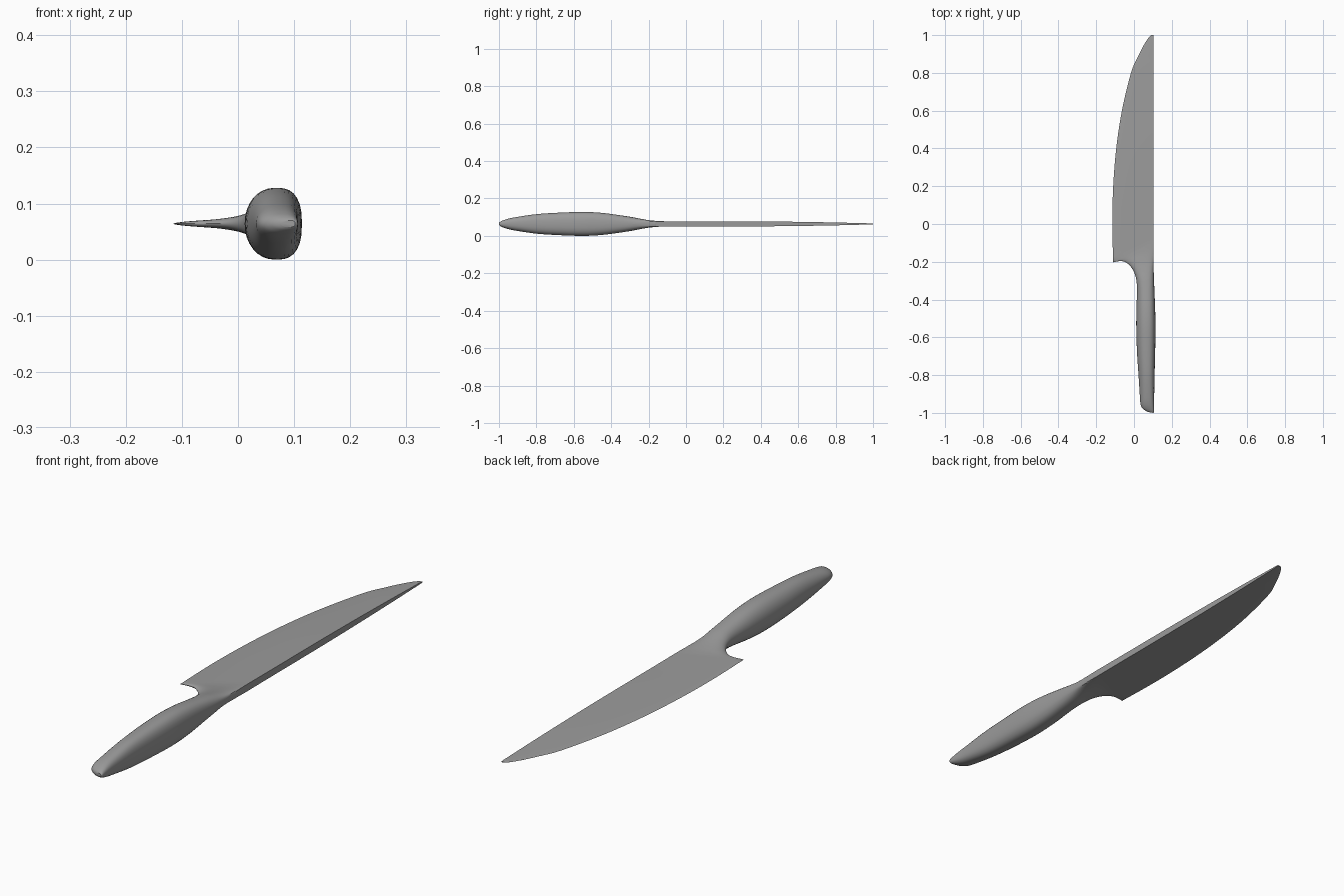
import bpy, bmesh, math

ZC = 0.064      # height of the knife's mid-plane
SIDE = 16       # steps across each rib
SUB = 5         # smoothing steps between stations

# Ribs: left x, left y, right x, right y, half thickness, roundness (0 wedge, 1 oval)
blade = [
    (0.090, 1.000, 0.104, 1.000, 0.002, 0),
    (0.074, 0.982, 0.104, 0.985, 0.003, 0),
    (0.048, 0.940, 0.104, 0.945, 0.004, 0),
    (0.018, 0.880, 0.104, 0.885, 0.0055, 0),
    (-0.016, 0.800, 0.104, 0.805, 0.0075, 0),
    (-0.064, 0.600, 0.104, 0.610, 0.011, 0),
    (-0.094, 0.400, 0.104, 0.410, 0.013, 0),
    (-0.110, 0.200, 0.104, 0.220, 0.0135, 0),
    (-0.115, 0.000, 0.104, 0.050, 0.0135, 0),
    (-0.110, -0.203, 0.104, -0.090, 0.014, 0),
]
handle = [
    blade[-1],
    (-0.080, -0.197, 0.104, -0.130, 0.016, 0.15),
    (-0.050, -0.200, 0.104, -0.165, 0.019, 0.35),
    (-0.022, -0.220, 0.104, -0.200, 0.023, 0.6),
    (0.000, -0.254, 0.104, -0.240, 0.029, 0.85),
    (0.012, -0.295, 0.106, -0.290, 0.037, 1),
    (0.016, -0.350, 0.108, -0.350, 0.046, 1),
    (0.013, -0.450, 0.112, -0.450, 0.059, 1),
    (0.012, -0.550, 0.114, -0.550, 0.064, 1),
    (0.016, -0.680, 0.112, -0.680, 0.060, 1),
    (0.024, -0.800, 0.109, -0.800, 0.052, 1),
    (0.031, -0.910, 0.107, -0.910, 0.036, 1),
    (0.034, -0.950, 0.107, -0.956, 0.027, 1),
    (0.042, -0.973, 0.107, -0.984, 0.018, 1),
    (0.060, -0.988, 0.106, -0.996, 0.011, 1),
    (0.078, -0.996, 0.102, -1.000, 0.006, 1),
]


def smooth(st):
    """Catmull-Rom pass through a list of ribs."""
    out = []
    for i in range(len(st) - 1):
        p = [st[max(0, min(len(st) - 1, i + k))] for k in (-1, 0, 1, 2)]
        for s in range(SUB):
            t = s / SUB
            out.append([0.5 * (2 * b + (c - a) * t + (2*a - 5*b + 4*c - d) * t**2
                               + (3*b - a - 3*c + d) * t**3)
                        for a, b, c, d in zip(*p)])
    return out + [list(st[-1])]


def section(xl, yl, xr, yr, h, b):
    """Closed outline blending a flat-backed wedge into a rounded oval."""
    b = max(0.0, min(1.0, b))
    top = []
    for i in range(SIDE + 1):
        t = (1 - math.cos(math.pi * i / SIDE)) / 2
        wedge = t ** 0.55
        oval = max(0.0, 1 - abs(2 * t ** 1.2 - 1) ** 2.5) ** (1 / 2.5)
        top.append((xl + (xr - xl) * t, yl + (yr - yl) * t,
                    h * ((1 - b) * wedge + b * oval)))
    return ([(x, y, ZC + z) for x, y, z in top]
            + [(x, y, ZC - z) for x, y, z in reversed(top[1:])])


# Blade and moulded handle are one continuous loft with a sharp heel
bm = bmesh.new()
rings = [[bm.verts.new(c) for c in section(*r)]
         for r in smooth(blade) + smooth(handle)[1:]]
n = len(rings[0])
for a, b in zip(rings, rings[1:]):
    for i in range(n):
        j = (i + 1) % n
        bm.faces.new((a[i], a[j], b[j], b[i]))
bm.faces.new(rings[0])
bm.faces.new(rings[-1])
bmesh.ops.remove_doubles(bm, verts=bm.verts, dist=0.00005)
bmesh.ops.recalc_face_normals(bm, faces=bm.faces)

mesh = bpy.data.meshes.new("kitchen_knife")
bm.to_mesh(mesh)
bm.free()
obj = bpy.data.objects.new("kitchen_knife", mesh)
bpy.context.collection.objects.link(obj)

# Dark grey finish
mat = bpy.data.materials.new("dark_grey")
mat.diffuse_color = (0.33, 0.33, 0.33, 1)
mesh.materials.append(mat)

bpy.context.view_layer.objects.active = obj
obj.select_set(True)
bpy.ops.object.shade_smooth_by_angle(angle=math.radians(35))
